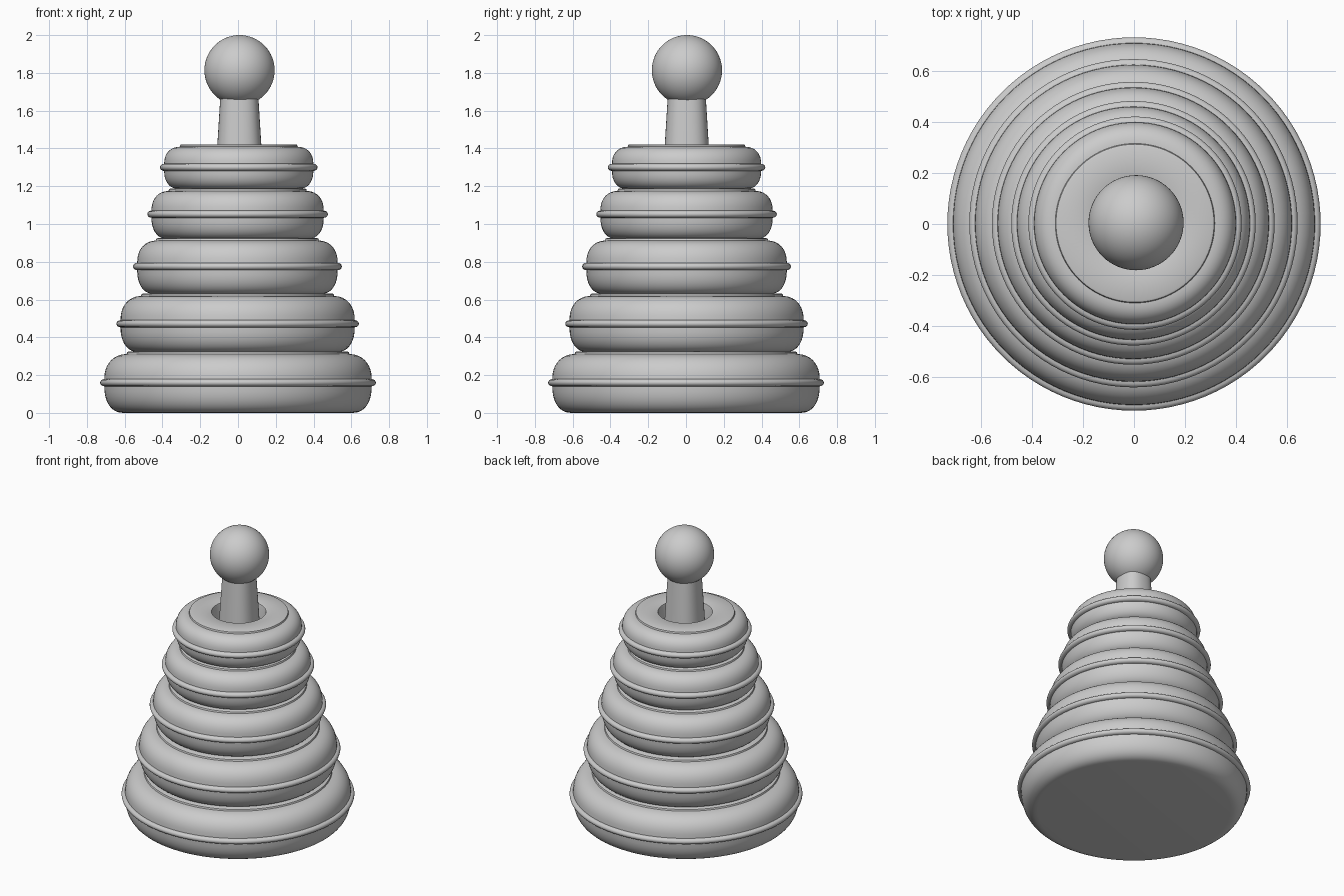
import bpy, bmesh, math

if "Cube" in bpy.data.objects:
    bpy.data.objects.remove(bpy.data.objects["Cube"])

SEG = 96
grey = bpy.data.materials.new("plain_grey")
grey.diffuse_color = (0.6, 0.6, 0.6, 1)
grey.use_nodes = True
grey.node_tree.nodes["Principled BSDF"].inputs["Base Color"].default_value = grey.diffuse_color


def finish(bm, name, loc=(0, 0, 0), angle=40):
    """Turn a bmesh into a smooth shaded object."""
    bmesh.ops.remove_doubles(bm, verts=bm.verts, dist=1e-5)
    bmesh.ops.recalc_face_normals(bm, faces=bm.faces)
    me = bpy.data.meshes.new(name)
    bm.to_mesh(me)
    bm.free()
    me.materials.append(grey)
    ob = bpy.data.objects.new(name, me)
    bpy.context.collection.objects.link(ob)
    ob.location = loc
    bpy.ops.object.select_all(action='DESELECT')
    ob.select_set(True)
    bpy.context.view_layer.objects.active = ob
    bpy.ops.object.shade_smooth_by_angle(angle=math.radians(angle))
    return ob


def lathe(profile, name, loc=(0, 0, 0), closed=False):
    """Spin an (r, z) profile around the z axis."""
    bm = bmesh.new()
    vs = [bm.verts.new((r, 0, z)) for r, z in profile]
    n = len(vs)
    es = [bm.edges.new((vs[i], vs[(i + 1) % n])) for i in range(n if closed else n - 1)]
    bmesh.ops.spin(bm, geom=vs + es, axis=(0, 0, 1), cent=(0, 0, 0),
                   angle=2 * math.pi, steps=SEG)
    return finish(bm, name, loc)


def corner(r, z, a, b, start, end, steps=9, power=0.9):
    """Rounded corner of radii a, b, slightly squarer than an ellipse."""
    pts = []
    for i in range(steps + 1):
        t = math.radians(start + (end - start) * i / steps)
        c, s = math.cos(t), math.sin(t)
        pts.append((r + a * abs(c) ** power,
                    z + math.copysign(b * abs(s) ** power, s)))
    return pts


def outer_profile(ridge, z0, z1, zr):
    """Side of a ring from its underside up to its raised top lip."""
    body = ridge - 0.022
    ru, rl = body * 0.13 + 0.035, body * 0.08 + 0.045
    h = 0.019
    lip = 0.013
    pts = corner(body - rl, zr - h, rl, zr - h - z0, -90, 0)
    # bead around the middle
    pts += [(body + 0.022 * math.sin(math.pi * i / 8),
             zr - h * math.cos(math.pi * i / 8)) for i in range(1, 8)]
    pts += corner(body - ru, zr + h, ru, z1 - lip - zr - h, 0, 84)
    # small step and flat top
    top = pts[-1][0] - 0.008
    pts += [(top, z1 - lip), (top - 0.003, z1 - 0.003), (top - 0.010, z1)]
    return pts


# Solid base disc
lathe([(0, 0)] + outer_profile(0.73, 0.0, 0.325, 0.16) + [(0, 0.325)], "base_disc")

# Stacked rings: bead radius, underside, top, bead height, x shift
rings = [(0.642, 0.322, 0.632, 0.472, -0.002),
         (0.553, 0.630, 0.925, 0.775, -0.003),
         (0.478, 0.922, 1.188, 1.052, -0.002),
         (0.417, 1.186, 1.422, 1.300, 0.004)]
HOLE = 0.168
for i, (ridge, z0, z1, zr, dx) in enumerate(rings):
    prof = [(HOLE, z0)] + outer_profile(ridge, z0, z1, zr)
    prof += [(HOLE + 0.012, z1), (HOLE + 0.003, z1 - 0.004), (HOLE, z1 - 0.012)]
    lathe(prof, f"ring_{i + 1}", (dx, 0.003, 0), closed=True)

# Tapered post with shallow grooves
bm = bmesh.new()
loops = []
for z, r in ((0.32, 0.16), (1.0, 0.143), (1.42, 0.120), (1.70, 0.102)):
    loop = []
    for k in range(64):
        a = 2 * math.pi * k / 64
        q = r * (1 - 0.03 * math.cos(4 * a))
        loop.append(bm.verts.new((q * math.cos(a), q * math.sin(a), z)))
    loops.append(loop)
for lo, hi in zip(loops, loops[1:]):
    for k in range(64):
        j = (k + 1) % 64
        bm.faces.new((lo[k], lo[j], hi[j], hi[k]))
bm.faces.new(loops[0][::-1])
bm.faces.new(loops[-1])
finish(bm, "post", (0.007, 0.004, 0))

# Ball on top
bm = bmesh.new()
bmesh.ops.create_uvsphere(bm, u_segments=64, v_segments=32, radius=0.186)
finish(bm, "ball", (0.008, 0.005, 1.814))
